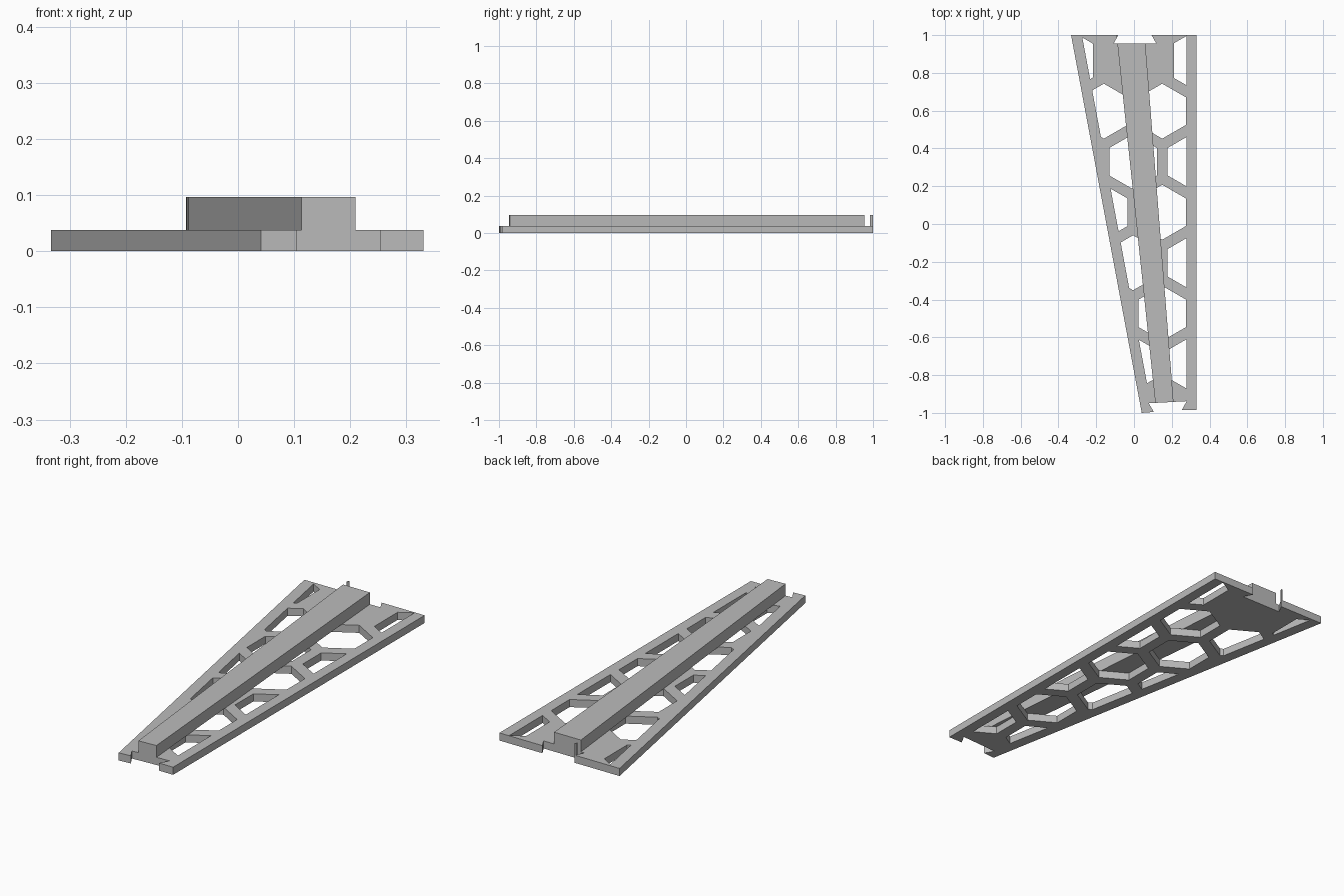
import bpy
import bmesh
from math import sin, cos, pi
from mathutils import Vector

cube = bpy.data.objects.get("Cube")
if cube:
    bpy.data.objects.remove(cube)

PLATE_TOP = 0.038
BEAM_TOP = 0.097

grey = bpy.data.materials.new("plain_grey")
grey.use_nodes = True
grey.diffuse_color = (0.5, 0.5, 0.5, 1)
grey.node_tree.nodes["Principled BSDF"].inputs["Base Color"].default_value = (0.5, 0.5, 0.5, 1)


def extrude_outlines(name, outlines, z0, z1):
    """Fill the closed outlines (inner ones become holes) and extrude from z0 to z1."""
    curve = bpy.data.curves.new(name + "_profile", 'CURVE')
    curve.dimensions = '2D'
    curve.fill_mode = 'BOTH'
    curve.extrude = (z1 - z0) / 2
    for points in outlines:
        spline = curve.splines.new('POLY')
        spline.points.add(len(points) - 1)
        for p, (x, y) in zip(spline.points, points):
            p.co = (x, y, 0, 1)
        spline.use_cyclic_u = True
    helper = bpy.data.objects.new(name + "_profile", curve)
    bpy.context.collection.objects.link(helper)
    graph = bpy.context.evaluated_depsgraph_get()
    mesh = bpy.data.meshes.new_from_object(helper.evaluated_get(graph))
    bpy.data.objects.remove(helper)

    bm = bmesh.new()
    bm.from_mesh(mesh)
    bmesh.ops.translate(bm, verts=bm.verts, vec=(0, 0, (z0 + z1) / 2))
    bmesh.ops.remove_doubles(bm, verts=bm.verts, dist=0.0002)
    bmesh.ops.recalc_face_normals(bm, faces=bm.faces)
    for f in bm.faces:
        f.smooth = False
    bm.to_mesh(mesh)
    bm.free()
    mesh.name = name
    mesh.materials.clear()
    mesh.materials.append(grey)
    obj = bpy.data.objects.new(name, mesh)
    bpy.context.collection.objects.link(obj)
    return obj


def clip(points, a, b, c):
    """Keep the part of a convex polygon where a*x + b*y <= c."""
    result = []
    for i, p in enumerate(points):
        q = points[(i + 1) % len(points)]
        dp = a * p[0] + b * p[1] - c
        dq = a * q[0] + b * q[1] - c
        if dp <= 0:
            result.append(p)
        if dp * dq < 0:
            result.append(tuple(Vector(p).lerp(Vector(q), dp / (dp - dq))))
    return result


# Honeycomb holes, trimmed by the side rails and the solid pad at the back
PITCH, RADIUS = 0.309, 0.1455
holes = []
for row in range(7):
    cy = 0.865 - row * PITCH * sin(pi / 3)
    for col in range(3):
        cx = -0.314 + col * PITCH + (PITCH / 2 if row % 2 else 0)
        if row == 0 and col == 1:
            continue
        hexagon = [(cx + RADIUS * sin(k * pi / 3), cy + RADIUS * cos(k * pi / 3))
                   for k in range(6)]
        hexagon = clip(hexagon, 1, 0, 0.278)
        hexagon = clip(hexagon, -1, -0.187, 0.089)
        if row == 0:
            hexagon = clip(hexagon, 1, 0, -0.217) if col == 0 else clip(hexagon, -1, 0, -0.212)
        if len(hexagon) > 2:
            holes.append(hexagon)

# Tapered base plate with a dovetail notch at each end
plate = [(-0.333, 1), (-0.083, 1), (-0.108, 0.955), (0.118, 0.955), (0.093, 1), (0.331, 1),
         (0.331, -0.985), (0.253, -0.985), (0.279, -0.938), (0.078, -0.949),
         (0.105, -0.995), (0.041, -1)]
extrude_outlines("honeycomb_plate", [plate] + holes, 0, PLATE_TOP)

# Raised spine along the plate, with the thin sliver left beside the back notch
spine = [(-0.088, 0.955), (0.06, 0.955), (0.209, -0.942), (0.113, -0.947)]
extrude_outlines("spine_beam", [spine], PLATE_TOP, BEAM_TOP)
sliver = [(-0.093, 1), (-0.083, 1), (-0.0915, 0.985)]
extrude_outlines("back_sliver", [sliver], PLATE_TOP, BEAM_TOP)
